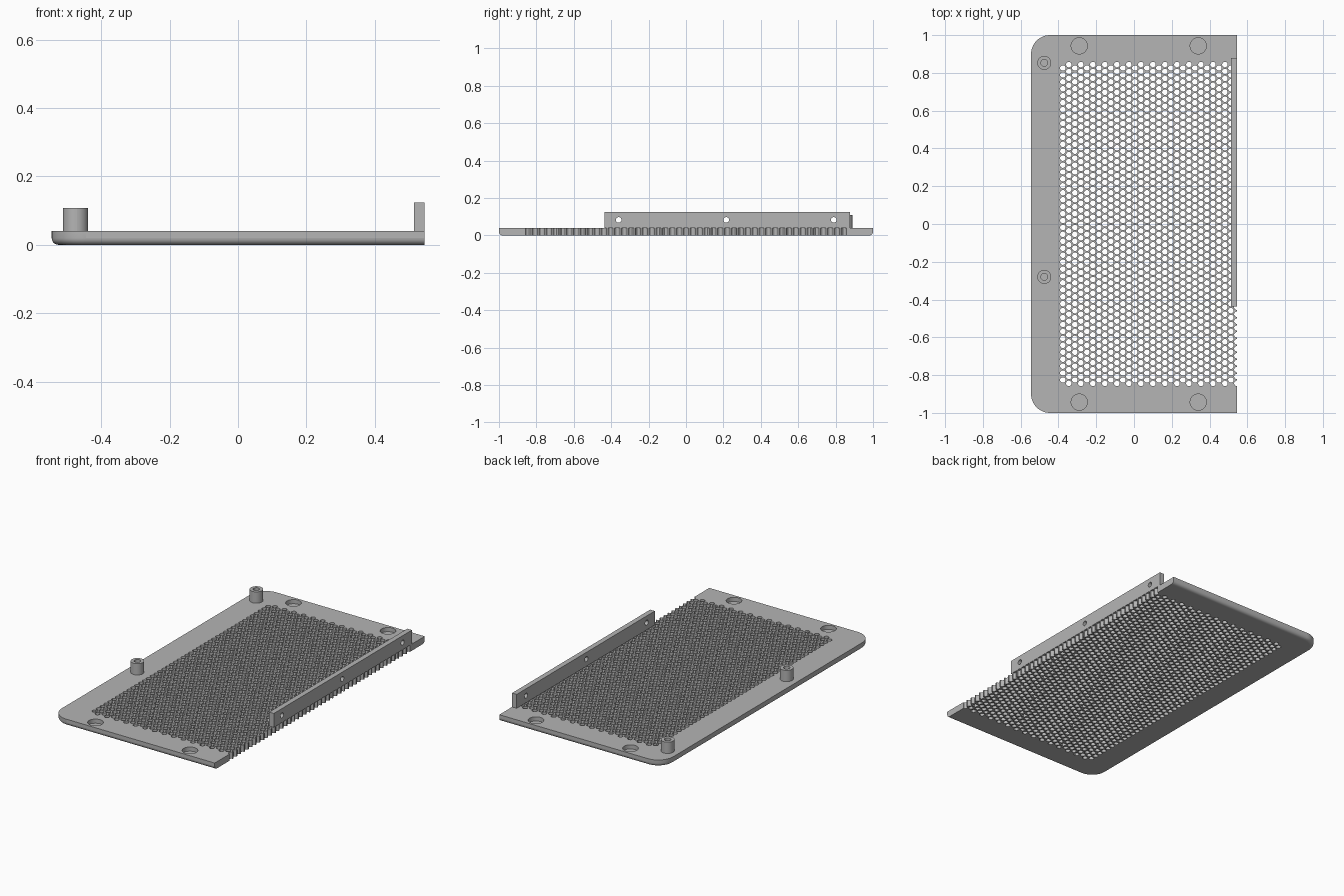
import bpy
from math import pi, cos, sin, sqrt, hypot, radians
from mathutils import Vector
from mathutils.geometry import delaunay_2d_cdt

cube = bpy.data.objects.get("Cube")
if cube:
    bpy.data.objects.remove(cube, do_unlink=True)

# Plate dimensions
EDGE_X = 0.545
PLATE_TOP = 0.04
CORNER = 0.1
FILLET = 0.02

grey = bpy.data.materials.new("plain_grey")
grey.use_nodes = True
grey.diffuse_color = (0.46, 0.46, 0.46, 1)
grey.node_tree.nodes["Principled BSDF"].inputs["Base Color"].default_value = grey.diffuse_color


def circle(x, y, r, n=32):
    """Points of a circle, turned half a step so no vertex lies on the axes."""
    return [(x + r * cos(2 * pi * (i + 0.5) / n), y + r * sin(2 * pi * (i + 0.5) / n))
            for i in range(n)]


def slab(name, outline, bottom, top, holes=(), recesses=(), floor=0, creases=(), on_side=False):
    """Solid slab from a flat outline, with through holes and blind recesses."""
    points, edges, loops = [], [], []
    for loop in [outline, *holes, *recesses]:
        loops.append(list(range(len(points), len(points) + len(loop))))
        points += loop
    for line in creases:
        start = len(points)
        points += line
        edges += [(i, i + 1) for i in range(start, len(points) - 1)]
    flat, _, tris, _, _, origin = delaunay_2d_cdt(
        [Vector(p) for p in points], edges, loops, 1, 1e-6)

    # Keep triangles in the outline but outside the holes, each with its top height
    kept, side_top = [], {}
    for tri, source in zip(tris, origin):
        source = set(source)
        if 0 not in source or any(0 < s <= len(holes) for s in source):
            continue
        height = floor if len(source) > 1 else top
        kept.append((tri, height))
        for a, b in zip(tri, tri[1:] + tri[:1]):
            side_top[a, b] = height

    verts, index, faces = [], {}, []

    def vert(i, z=None):
        if (i, z) not in index:
            index[i, z] = len(verts)
            x, y = flat[i]
            w = bottom(x, y) if z is None else z
            verts.append((w, x, y) if on_side else (x, y, w))
        return index[i, z]

    for tri, height in kept:
        faces.append([vert(i, height) for i in tri])
        faces.append([vert(i) for i in reversed(tri)])
    # Walls at open borders and at steps in height
    for (a, b), height in side_top.items():
        other = side_top.get((b, a))
        if other is None or other < height:
            faces.append([vert(a, height), vert(a, other), vert(b, other), vert(b, height)])

    mesh = bpy.data.meshes.new(name)
    mesh.from_pydata(verts, [], faces)
    mesh.materials.append(grey)
    mesh.update()
    obj = bpy.data.objects.new(name, mesh)
    bpy.context.collection.objects.link(obj)
    bpy.ops.object.select_all(action='DESELECT')
    obj.select_set(True)
    bpy.context.view_layer.objects.active = obj
    bpy.ops.object.shade_smooth_by_angle(angle=radians(35))
    for poly in mesh.polygons:
        if max(abs(c) for c in poly.normal) > 0.9999:
            poly.use_smooth = False
    return obj


def plate_line(inset):
    """Plate border moved inwards: square on the right, rounded on the left."""
    cx, cy, r = CORNER - EDGE_X, 1 - CORNER, CORNER - inset
    arc = [(cx - r * sin(pi / 2 * i / 12), cy + r * cos(pi / 2 * i / 12)) for i in range(13)]
    upper = [(EDGE_X, 1 - inset)] + arc
    return upper + [(x, -y) for x, y in reversed(upper)]


def plate_bottom(x, y):
    """Underside height, rounded up towards the three outer edges."""
    a, b = x + EDGE_X, 1 - abs(y)
    if a < CORNER and b < CORNER:
        d = CORNER - hypot(CORNER - a, CORNER - b)
    else:
        d = min(a, b)
    d = min(max(d, 0), FILLET)
    return FILLET - sqrt(FILLET ** 2 - (FILLET - d) ** 2)


# Staggered ventilation holes; the last column is cut open by the right edge
PITCH = 0.0367
STEP = PITCH * sqrt(3) / 2
vents = []
for col in range(30):
    rows = 47 - col % 2
    for row in range(rows):
        vents.append(circle(EDGE_X - col * STEP, (row - (rows - 1) / 2) * PITCH, 0.0148, 12))

# Perforated base plate with four round pockets
pockets = [circle(x, y, 0.043) for x in (-0.29, 0.34) for y in (-0.943, 0.943)]
fillet_lines = [plate_line(FILLET * (1 - cos(pi / 2 * i / 5))) for i in range(1, 6)]
slab("perforated_plate", plate_line(0), plate_bottom, PLATE_TOP,
     holes=vents, recesses=pockets, floor=0.015, creases=fillet_lines)

# Screw posts on the right-hand border
for name, y in (("rear_post", 0.853), ("middle_post", -0.28)):
    slab(name, circle(-0.475, y, 0.037), lambda x, y: PLATE_TOP, 0.108,
         holes=[circle(-0.475, y, 0.018)])

# Upright mounting rail with three screw holes
y0, y1, z1 = -0.437, 0.878, 0.124
slab("mounting_rail", [(y0, PLATE_TOP), (y1, PLATE_TOP), (y1, z1), (y0, z1)],
     lambda x, y: 0.514, EDGE_X,
     holes=[circle(y, 0.083, 0.015, 24) for y in (-0.36, 0.215, 0.79)], on_side=True)
